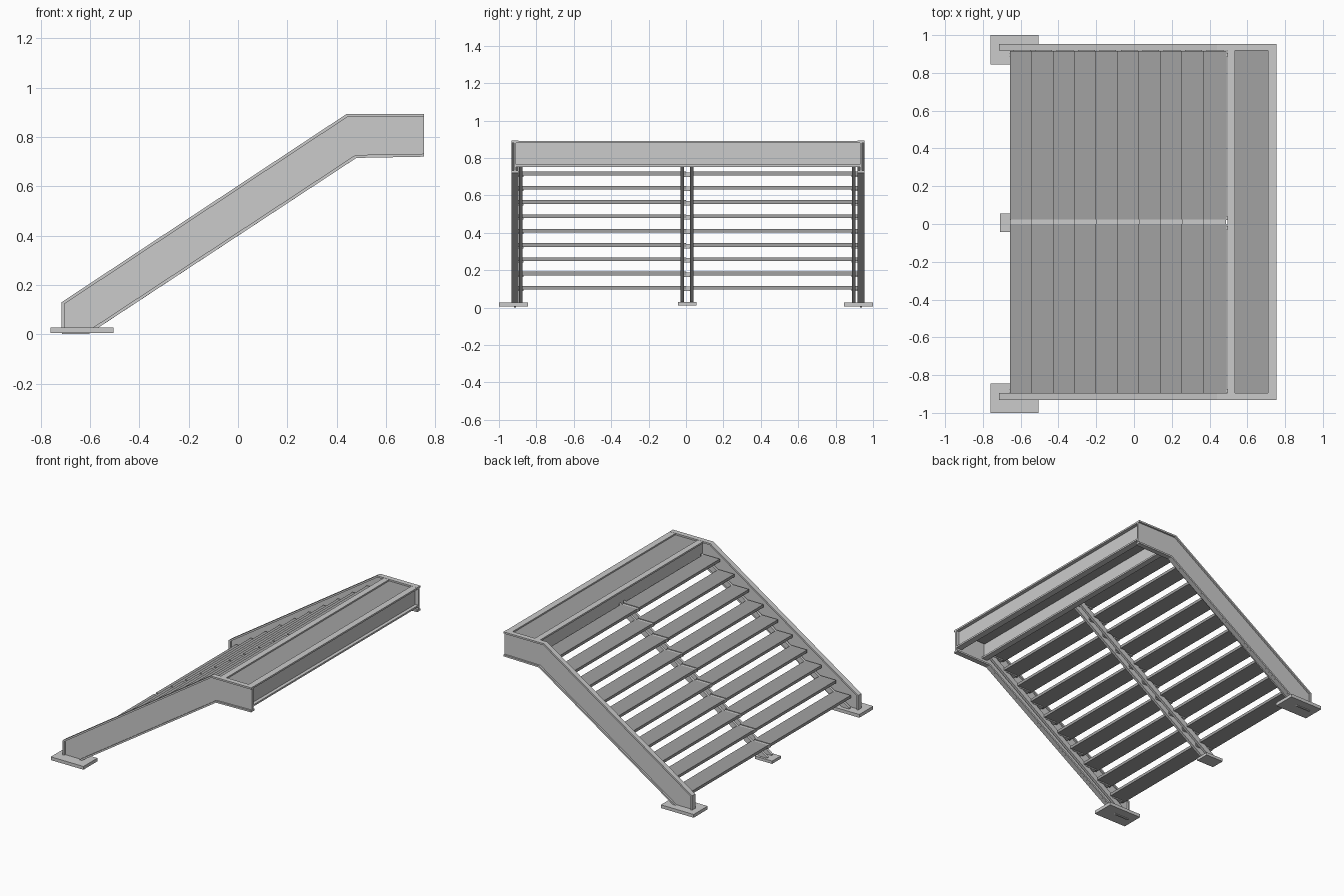
import bpy, bmesh
from mathutils import Vector

cube = bpy.data.objects.get("Cube")
if cube:
    bpy.data.objects.remove(cube)


def material(name, value):
    m = bpy.data.materials.new(name)
    m.use_nodes = True
    colour = (value, value, value, 1)
    m.diffuse_color = colour
    m.node_tree.nodes["Principled BSDF"].inputs["Base Color"].default_value = colour
    return m


STEEL = material("light grey steel", 0.6)
TREAD = material("mid grey tread", 0.36)


def prism(name, outline, y0, y1, mat=STEEL):
    """Extrude an x-z outline from y0 to y1."""
    bm = bmesh.new()
    face = bm.faces.new([bm.verts.new((x, y0, z)) for x, z in outline])
    new = bmesh.ops.extrude_face_region(bm, geom=[face])["geom"]
    verts = [v for v in new if isinstance(v, bmesh.types.BMVert)]
    bmesh.ops.translate(bm, verts=verts, vec=(0, y1 - y0, 0))
    bmesh.ops.recalc_face_normals(bm, faces=bm.faces)
    mesh = bpy.data.meshes.new(name)
    bm.to_mesh(mesh)
    bm.free()
    mesh.materials.append(mat)
    ob = bpy.data.objects.new(name, mesh)
    bpy.context.collection.objects.link(ob)
    return ob


def box(name, x0, x1, y0, y1, z0, z1, mat=STEEL):
    return prism(name, [(x0, z0), (x1, z0), (x1, z1), (x0, z1)], y0, y1, mat)


def strip(name, path, thick, y0, y1):
    """Flat strip of even thickness to the right of an x-z path."""
    pts = [Vector(p) for p in path]
    inner = []
    for i, p in enumerate(pts):
        dirs = [(b - a).normalized() for a, b in zip(pts, pts[1:])]
        near = dirs[max(i - 1, 0):i + 1]
        normals = [Vector((d.y, -d.x)) for d in near]
        n = sum(normals, Vector((0, 0))).normalized()
        inner.append(p + n * thick / n.dot(normals[0]))
    return prism(name, path + [tuple(p) for p in reversed(inner)], y0, y1)


# Side stringers: web with flanges, foot plate
top_path = [(-0.715, 0.005), (-0.715, 0.13), (0.44, 0.893), (0.755, 0.893)]
low_path = [(0.755, 0.72), (0.48, 0.715), (-0.6, 0.005)]
for side, y in (("front", -0.914), ("back", 0.936)):
    prism(side + "_stringer_web", [(-0.713, 0)] + top_path[1:] + low_path[:2] + [(-0.607, 0)],
          y - 0.006, y + 0.006)
    strip(side + "_stringer_top_flange", top_path, 0.012, y - 0.018, y + 0.018)
    strip(side + "_stringer_low_flange", low_path, 0.012, y - 0.018, y + 0.018)
    edge = 1 if y > 0 else -1
    box(side + "_foot_plate", -0.76, -0.505, edge * 0.845, edge, 0.005, 0.028)

# Landing headers: channels facing outwards at both long edges
Y0, Y1 = -0.908, 0.93
for name, x0, x1, web in (("outer", 0.71, 0.755, 0.725), ("inner", 0.494, 0.536, 0.515)):
    box(name + "_header_web", web - 0.006, web + 0.006, Y0, Y1, 0.755, 0.885)
    box(name + "_header_top_flange", x0, x1, Y0, Y1, 0.88, 0.892)
    box(name + "_header_low_flange", x0, x1, Y0, Y1, 0.752, 0.764)
box("landing_plate", 0.52, 0.72, -0.9, 0.922, 0.862, 0.882, TREAD)

# Sloping carrier bars below the treads
bar = [(-0.66, 0.02), (-0.66, 0.036), (0.497, 0.811), (0.497, 0.766), (-0.615, 0.02)]
for name, y in (("front_side", -0.883), ("centre_front", -0.02),
                ("centre_back", 0.03), ("back_side", 0.897)):
    prism(name + "_carrier_bar", bar, y - 0.009, y + 0.009)
box("centre_foot_plate", -0.71, -0.575, -0.042, 0.055, 0.01, 0.03)

# Treads in two halves, joined by a bracket over the centre bars
RUN, RISE, DEPTH = 0.1135, 0.0764, 0.124
for i in range(10):
    x = -0.657 + RUN * i
    z = 0.096 + RISE * i
    box(f"front_tread_{i + 1}", x, x + DEPTH, -0.897, 0.0, z, z + 0.02, TREAD)
    box(f"back_tread_{i + 1}", x, x + DEPTH, 0.024, 0.917, z, z + 0.02, TREAD)
    box(f"tread_bracket_{i + 1}", x + 0.004, x + DEPTH - 0.004, -0.012, 0.024, z - 0.008, z)
    box(f"tread_joint_{i + 1}", x + 0.002, x + DEPTH - 0.002, 0.0, 0.024, z - 0.004, z + 0.016)
    # End cleats fixing the treads to the stringers
    for name, y0, y1 in (("front", -0.908, -0.87), ("back", 0.885, 0.93)):
        box(f"{name}_cleat_{i + 1}", x + 0.02, x + DEPTH - 0.015, y0, y1, z - 0.008, z)
